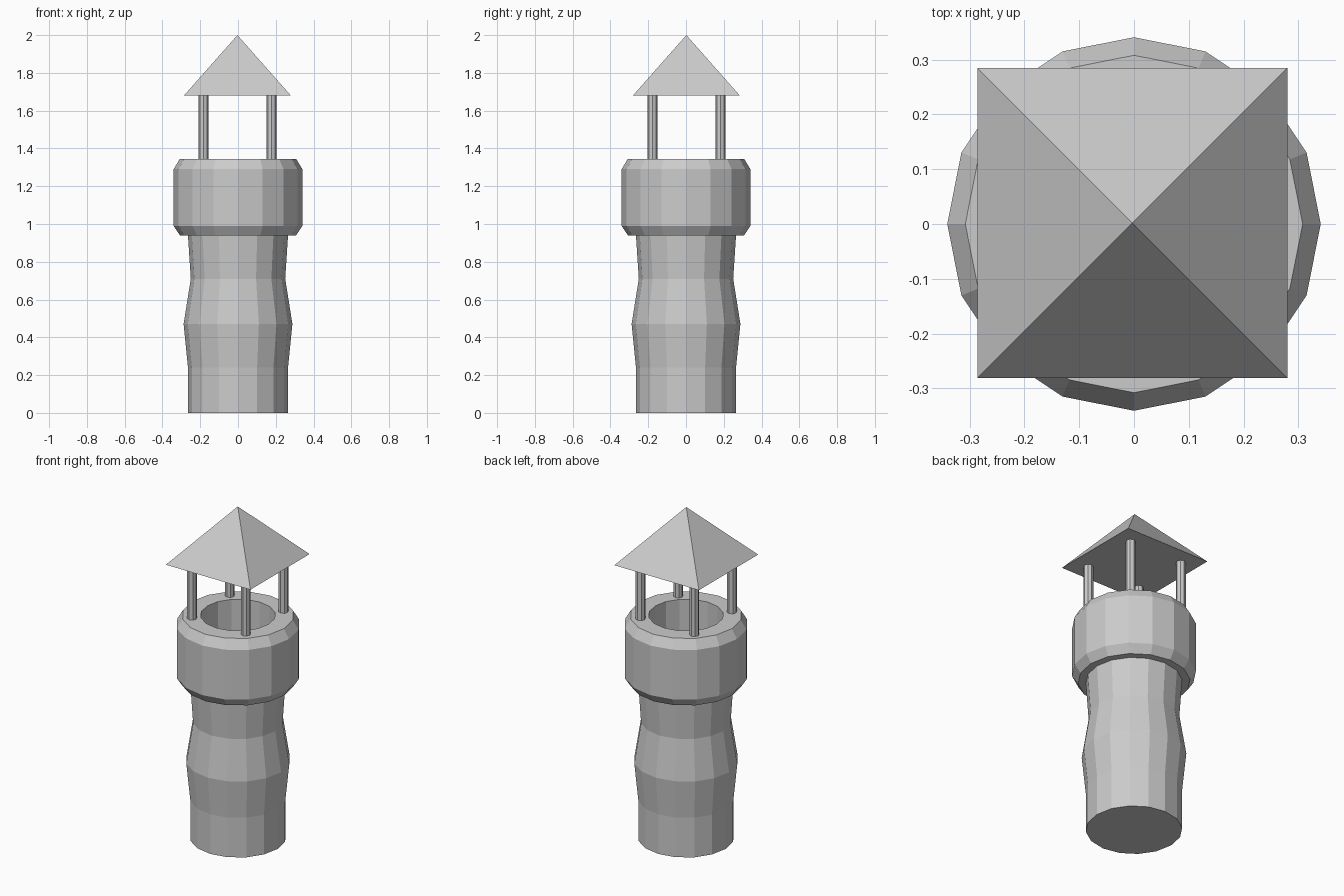
import bpy
import bmesh
from math import cos, sin, pi

cube = bpy.data.objects.get("Cube")
if cube:
    bpy.data.objects.remove(cube, do_unlink=True)

grey = bpy.data.materials.new("stone grey")
grey.use_nodes = True
colour = (0.6, 0.6, 0.6, 1)
grey.diffuse_color = colour
grey.node_tree.nodes["Principled BSDF"].inputs["Base Color"].default_value = colour


def lathe(name, profile, sides, centre=(0, 0), turn=0.0):
    """Spin (radius, z) points about z, with flat caps; radius 0 makes a tip."""
    bm = bmesh.new()
    rings = []
    for r, z in profile:
        count = sides if r else 1
        rings.append([bm.verts.new((r * cos(turn + 2 * pi * i / sides),
                                    r * sin(turn + 2 * pi * i / sides), z))
                      for i in range(count)])
    for low, high in zip(rings, rings[1:]):
        for i in range(sides):
            j = (i + 1) % sides
            if len(high) == 1:
                bm.faces.new((low[i], low[j], high[0]))
            else:
                bm.faces.new((low[i], low[j], high[j], high[i]))
    for ring in (rings[0], rings[-1]):
        if len(ring) > 1:
            bm.faces.new(ring)
    bmesh.ops.recalc_face_normals(bm, faces=bm.faces)
    mesh = bpy.data.meshes.new(name)
    bm.to_mesh(mesh)
    bm.free()
    mesh.materials.append(grey)
    obj = bpy.data.objects.new(name, mesh)
    obj.location = (*centre, 0)
    bpy.context.collection.objects.link(obj)
    return obj


# Tower: waisted shaft, chamfered collar and the well sunk into its top
lathe("tower", [(0.265, 0), (0.265, 0.24), (0.288, 0.47), (0.25, 0.71),
                (0.265, 0.94), (0.308, 0.94), (0.341, 0.99), (0.341, 1.29),
                (0.308, 1.345), (0.206, 1.345), (0.206, 0.99)], 16)

# Four posts standing on the collar rim
mid_x, mid_y = -0.003, 0.002
for side, sx in (("left", 1), ("right", -1)):
    for end, sy in (("front", -1), ("back", 1)):
        lathe(f"{end}_{side}_post", [(0.027, 1.34), (0.027, 1.69)], 8,
              (mid_x + 0.18 * sx, mid_y + 0.18 * sy))

# Pyramid roof
lathe("roof", [(0.283 * 2 ** 0.5, 1.68), (0, 2.0)], 4, (mid_x, mid_y), pi / 4)
